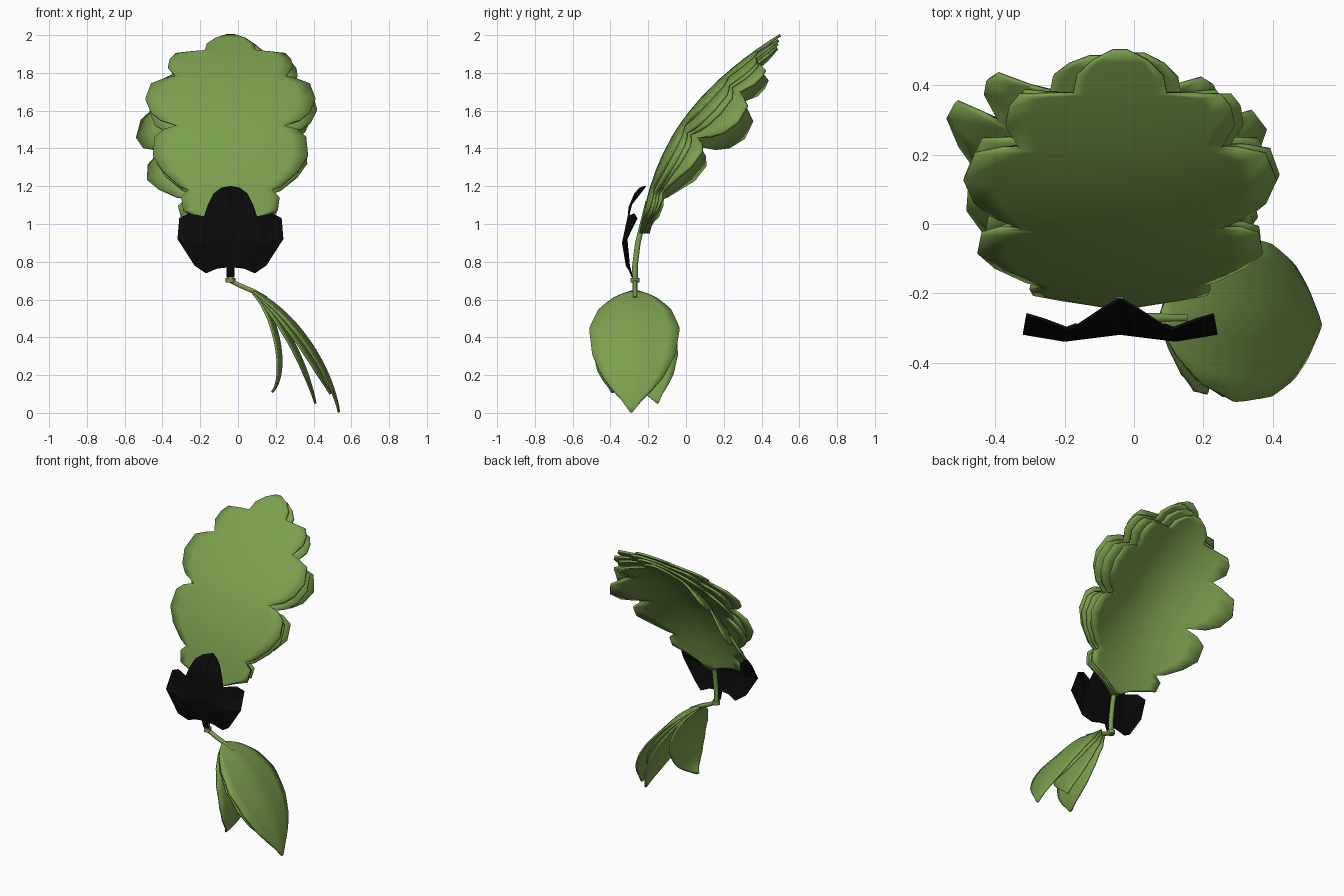
import bpy, math
from mathutils import Vector
from mathutils.geometry import interpolate_bezier

if "Cube" in bpy.data.objects:
    bpy.data.objects.remove(bpy.data.objects["Cube"])

def material(name, rgb):
    m = bpy.data.materials.new(name)
    m.diffuse_color = (*rgb, 1)
    m.use_nodes = True
    m.node_tree.nodes["Principled BSDF"].inputs["Base Color"].default_value = m.diffuse_color
    return m

GREEN = material("leaf green", (0.195, 0.345, 0.075))
BLACK = material("black", (0.003, 0.003, 0.003))
CX, CY = -0.04, -0.27

def make(name, verts, faces, mat, thick, smooth=True):
    me = bpy.data.meshes.new(name)
    me.from_pydata(verts, [], faces)
    me.update()
    me.materials.append(mat)
    ob = bpy.data.objects.new(name, me)
    bpy.context.collection.objects.link(ob)
    if smooth:
        for p in me.polygons:
            p.use_smooth = True
    s = ob.modifiers.new("thickness", 'SOLIDIFY')
    s.thickness = thick
    s.offset = 0
    return ob

def sheet(name, rows, thick):
    n = len(rows[0])
    verts = [v for r in rows for v in r]
    faces = [(i*n+j, i*n+j+1, (i+1)*n+j+1, (i+1)*n+j)
             for i in range(len(rows)-1) for j in range(n-1)]
    return make(name, verts, faces, GREEN, thick)

def tube(name, pts, radius):
    cu = bpy.data.curves.new(name, 'CURVE')
    cu.dimensions = '3D'
    cu.bevel_depth = radius
    cu.bevel_resolution = 1
    cu.use_fill_caps = True
    sp = cu.splines.new('POLY')
    sp.points.add(len(pts)-1)
    for p, c in zip(sp.points, pts):
        p.co = (*c, 1)
    cu.materials.append(GREEN)
    ob = bpy.data.objects.new(name, cu)
    bpy.context.collection.objects.link(ob)

# Lobed upper leaves: (height, half width) outline
LOBES = [(.95, .015), (1.0, .08), (1.04, .17), (1.07, .25), (1.14, .26), (1.18, .22),
         (1.20, .27), (1.28, .36), (1.36, .41), (1.46, .40), (1.5, .35), (1.52, .28),
         (1.55, .37), (1.59, .42), (1.66, .45), (1.74, .42), (1.77, .34), (1.78, .29),
         (1.83, .33), (1.87, .32), (1.90, .29), (1.91, .2), (1.915, .135), (1.95, .125),
         (1.98, .08), (2.0, .02)]

def spine(z):
    s = max(0, (z - .95) / 1.05)
    return -.24 + .2*s + .54*s**2.75

def lobed_leaf(name, bend_left, bend_right, offset, roll, scale, shrink):
    rows = []
    c, sn = math.cos(math.radians(roll)), math.sin(math.radians(roll))
    for z, w in LOBES:
        z = .95 + (z - .95) * shrink
        grow = min(1, max(0, (z - .95) / .6))     # edges droop more higher up
        row = []
        for j in range(-5, 6):
            x = w * scale * j / 5
            b = (x / .4) ** 2
            k = .05 + ((bend_left if j < 0 else bend_right) - .05) * grow
            yy = spine(z) + k*b*.8 + offset*.8
            zz = z - (k - .05)*b*.6 - offset*.6 * grow
            h = zz - .95
            row.append((CX + x*c + h*sn, yy, .95 + h*c - x*sn))
        rows.append(row)
    sheet(name, rows, .014)

lobed_leaf("upper_leaf_front", .05, .05, 0, 0, 1, 1)
lobed_leaf("upper_leaf_second", .07, .07, .018, 3, .94, .985)
lobed_leaf("upper_leaf_third", .10, .10, .034, 0, .95, .975)
lobed_leaf("upper_leaf_rear", .20, .17, .050, -4, 1.02, .965)

# Lower hanging leaves with drip tips
WIDTH = [(0, .02), (.06, .10), (.2, .19), (.38, .24), (.58, .22), (.74, .165),
         (.85, .10), (.92, .05), (1, .006)]

def width(t):
    for (a, wa), (b, wb) in zip(WIDTH, WIDTH[1:]):
        if t <= b:
            return wa + (wb - wa) * (t - a) / (b - a)
    return WIDTH[-1][1]

def pointed_leaf(name, ctrl, shift, scale):
    n = 25
    pts = interpolate_bezier(*[Vector((x, 0, z)) for x, z in ctrl], n)
    rows = []
    for i, p in enumerate(pts):
        t = i / (n - 1)
        d = (pts[min(i+1, n-1)] - pts[max(i-1, 0)]).normalized()
        inward = Vector((d.z, 0, -d.x))
        row = []
        for j in range(-4, 5):
            u = j / 4
            w = width(t) * scale
            v = p + inward * (.03 * abs(u) * w / .24)
            row.append((v.x, CY + shift*t*t + u*w, v.z))
        rows.append(row)
    sheet(name, rows, .012)

pointed_leaf("lower_leaf_outer", [(.08, .645), (.3, .55), (.5, .25), (.535, .003)], -.02, 1)
pointed_leaf("lower_leaf_second", [(.08, .64), (.28, .53), (.42, .25), (.49, .10)], -.06, .92)
pointed_leaf("lower_leaf_third", [(.08, .64), (.26, .5), (.37, .25), (.41, .05)], .12, .85)
pointed_leaf("lower_leaf_inner", [(.08, .635), (.22, .55), (.28, .2), (.18, .11)], -.12, .82)

# Stems
tube("upper_stem", [(CX, -.27, .69), (CX, -.27, .78), (CX, -.255, .9), (CX, -.23, 1.0), (CX, -.2, 1.12)], .017)
tube("stem_collar", [(CX, -.27, .69), (CX, -.27, .715)], .026)
tube("lower_stem", [(CX, -.27, .70), (.02, -.27, .67), (.08, -.27, .645), (.15, -.27, .605)], .014)

# Black three-lobed plate: half outline (offset from centre, y, z), mirrored
half = [(.02, -.285, .72), (.02, -.30, .77), (.07, -.30, .765), (.13, -.29, .74),
        (.19, -.315, .78), (.28, -.315, .92), (.27, -.26, 1.03), (.22, -.275, 1.055),
        (.14, -.305, 1.04), (.12, -.29, 1.10), (.09, -.27, 1.16), (.05, -.243, 1.19)]
mid = [(0, -.285, .72), (0, -.305, .77), (0, -.315, .93), (0, -.30, 1.09), (0, -.215, 1.2)]
ridge = (.16, -.335, .90)
verts, faces = [], []
for s in (1, -1):
    b = len(verts)
    verts += [(CX + s*x, y, z) for x, y, z in half + mid + [ridge]]
    M, R = b + 12, b + 17
    f = [(M, b, b+1, M+1), (M+1, b+1, M+2), (M+2, b+1, R), (M+2, R, b+8), (M+2, b+8, M+3),
         (M+3, b+8, b+9), (M+3, b+9, b+10), (M+3, b+10, b+11), (M+3, b+11, M+4)]
    f += [(R, b+i, b+i+1) for i in range(1, 8)]
    faces += f if s == 1 else [q[::-1] for q in f]
make("black_plate", verts, faces, BLACK, .008, smooth=False)
